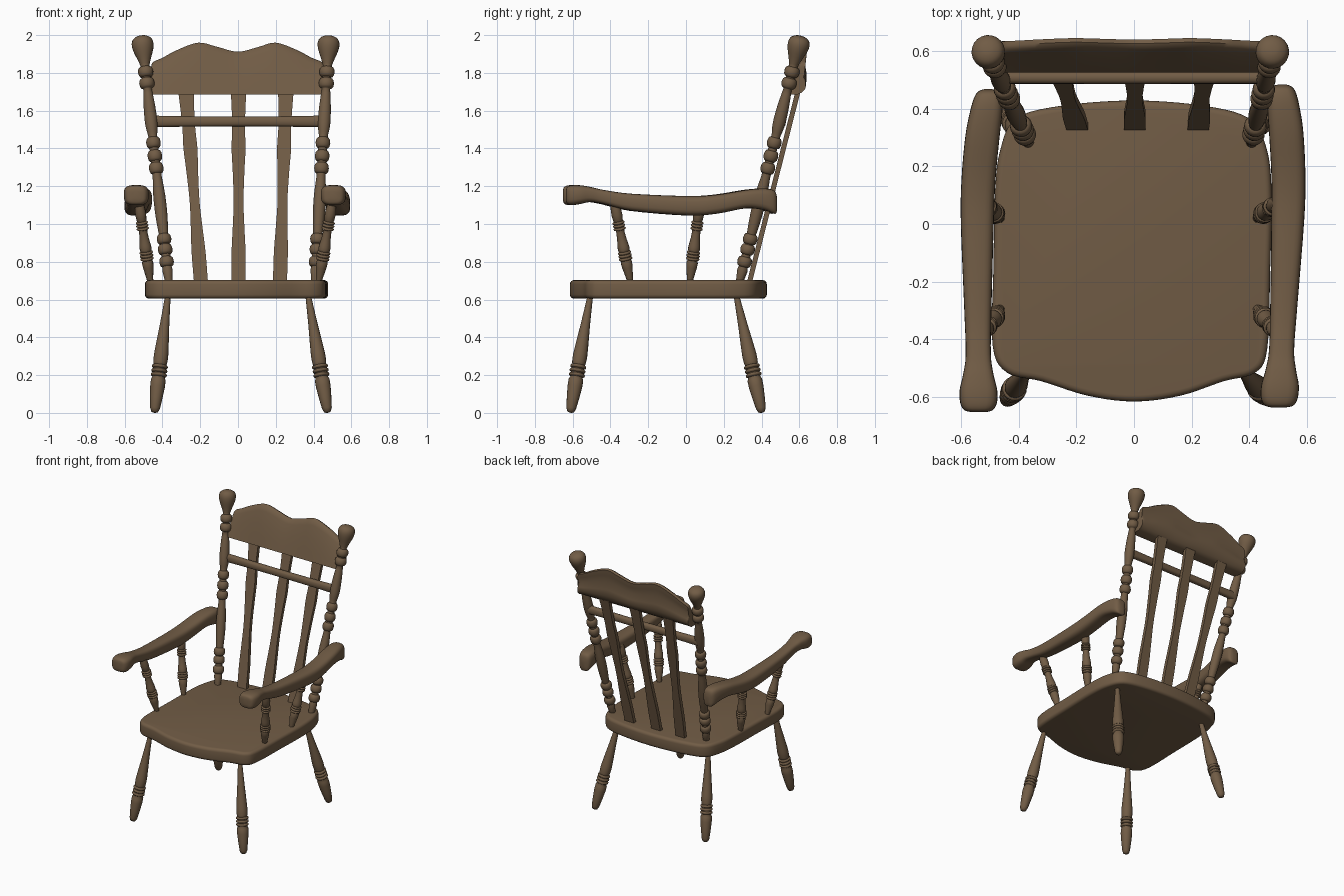
import bpy, math
from mathutils import Vector

if "Cube" in bpy.data.objects:
    bpy.data.objects.remove(bpy.data.objects["Cube"])

wood = bpy.data.materials.new("brown wood")
wood.diffuse_color = (0.165, 0.107, 0.06, 1)
wood.use_nodes = True
wood.node_tree.nodes["Principled BSDF"].inputs["Base Color"].default_value = wood.diffuse_color


def spline(pts, n, closed=False):
    """Smooth Catmull-Rom curve through points of any dimension."""
    out, m = [], len(pts)
    for i in range(m if closed else m - 1):
        idx = [i - 1, i, i + 1, i + 2]
        idx = [k % m if closed else min(max(k, 0), m - 1) for k in idx]
        a, b, c, d = [pts[k] for k in idx]
        for s in range(n):
            t = s / n
            out.append(tuple(0.5 * (2*q + (r-p)*t + (2*p-5*q+4*r-w)*t*t + (3*q-p-3*r+w)*t**3)
                             for p, q, r, w in zip(a, b, c, d)))
    return out if closed else out + [tuple(pts[-1])]


def loft(name, rings, angle=40, bevel=0):
    """Skin a list of equal rings and cap both ends."""
    n = len(rings[0])
    verts = [v for r in rings for v in r]
    faces = [(i*n + j, i*n + (j+1) % n, (i+1)*n + (j+1) % n, (i+1)*n + j)
             for i in range(len(rings) - 1) for j in range(n)]
    faces += [tuple(reversed(range(n))), tuple(range(len(verts) - n, len(verts)))]
    me = bpy.data.meshes.new(name)
    me.from_pydata(verts, [], faces)
    me.materials.append(wood)
    ob = bpy.data.objects.new(name, me)
    bpy.context.collection.objects.link(ob)
    bpy.ops.object.select_all(action='DESELECT')
    ob.select_set(True)
    bpy.context.view_layer.objects.active = ob
    bpy.ops.object.mode_set(mode='EDIT')
    bpy.ops.mesh.select_all(action='SELECT')
    bpy.ops.mesh.normals_make_consistent(inside=False)
    bpy.ops.object.mode_set(mode='OBJECT')
    if bevel:
        b = ob.modifiers.new("round", 'BEVEL')
        b.width, b.segments, b.limit_method, b.angle_limit = bevel, 4, 'ANGLE', 0.9
        bpy.ops.object.modifier_apply(modifier=b.name)
    bpy.ops.object.shade_smooth_by_angle(angle=math.radians(angle))
    return ob


def turned(name, base, top, profile, sides=20):
    """Turned part: profile of (height z, radius) between two tilted end points."""
    base, top = Vector(base), Vector(top)
    ax = top - base
    q = ax.to_track_quat('Z', 'Y')
    rings = []
    for z, r in profile:
        c = base + ax * ((z - base.z) / ax.z)
        rings.append([c + q @ Vector((r*math.cos(a), r*math.sin(a), 0))
                      for a in (2*math.pi*k/sides for k in range(sides))])
    return loft(name, rings, 55)


def bead(z, h, r, r0):
    """Rounded bead profile around height z."""
    return [(z + h*math.sin(a), r0 + (r - r0)*math.cos(a))
            for a in (math.radians(d) for d in (-90, -65, -35, 0, 35, 65, 90))]


# Seat: curved outline with a bowed front, rounded edges
outline = [(0, -.615), (.16, -.595), (.31, -.545), (.42, -.515), (.462, -.43), (.472, -.15),
           (.477, .1), (.46, .26), (.40, .365), (.24, .41), (0, .428),
           (-.25, .41), (-.41, .365), (-.465, .25), (-.482, .1), (-.487, -.15), (-.49, -.42),
           (-.44, -.515), (-.32, -.545), (-.16, -.595)]
o = spline(outline, 5, True)
loft("seat", [[(x, y, z) for x, y in o] for z in (.605, .703)], 40, .022)

# Legs
leg = [(.002, .008), (.006, .018), (.025, .026), (.08, .033), (.14, .039), (.175, .039), (.19, .032)]
for z in (.201, .223, .245):
    leg += bead(z, .009, .043, .033)
leg += spline([(.262, .036), (.30, .038), (.36, .034), (.48, .024), (.63, .014)], 4)
for side, xb, xt in (("left", -.442, -.37), ("right", .475, .37)):
    turned("front_leg_" + side, (xb, -.612, 0), (xt, -.505, .63), leg)
    turned("back_leg_" + side, (xb, .402, 0), (xt, .265, .63), leg)

# Back posts with beads and finials
post = [(.68, .018), (.72, .023), (.755, .028)]
for z in (.80, .865, .92):
    post += bead(z, .026, .039, .024)
post += spline([(.96, .026), (1.05, .032), (1.15, .032), (1.25, .024)], 3)
for z in (1.295, 1.36, 1.43):
    post += bead(z, .028, .039, .024)
post += spline([(1.47, .024), (1.53, .033), (1.62, .031), (1.715, .022)], 3)
for z in (1.745, 1.805):
    post += bead(z, .027, .041, .024)
post += spline([(1.84, .024), (1.87, .034), (1.92, .053), (1.955, .058), (1.98, .048), (1.993, .025), (1.996, .006)], 3)
turned("back_post_left", (-.365, .28, .68), (-.51, .608, 1.996), post)
turned("back_post_right", (.407, .28, .68), (.482, .608, 1.996), post)

# Arm spindles
spin = [(.68, .014), (.72, .019), (.77, .028), (.795, .03), (.808, .026)]
for z in (.816, .832, .848):
    spin += bead(z, .007, .036, .028)
spin += spline([(.862, .031), (.88, .031), (.92, .025), (.96, .022)], 3)
for z in (.975, .991, 1.007):
    spin += bead(z, .007, .033, .023)
spin += [(1.02, .026), (1.05, .029), (1.08, .027), (1.12, .02)]
for side, xb, xt in (("left", -.462, -.525), ("right", .425, .50)):
    turned("front_arm_spindle_" + side, (xb, -.292, .68), (xt, -.38, 1.12), spin, 16)
    turned("back_arm_spindle_" + side, (xb, .018, .68), (xt, .075, 1.12), spin, 16)

# Arms: y, inner x, outer x, top z, bottom z
arm = [(-.652, .515, .56, 1.175, 1.13), (-.645, .49, .588, 1.196, 1.108), (-.62, .475, .602, 1.205, 1.10),
       (-.575, .474, .604, 1.205, 1.106), (-.52, .487, .592, 1.196, 1.116), (-.45, .496, .583, 1.18, 1.105),
       (-.3, .494, .588, 1.16, 1.07), (0, .486, .60, 1.148, 1.045), (.15, .48, .598, 1.156, 1.055),
       (.3, .466, .585, 1.18, 1.083), (.39, .456, .568, 1.188, 1.075), (.44, .458, .553, 1.182, 1.058),
       (.46, .47, .538, 1.165, 1.055), (.467, .49, .52, 1.13, 1.08)]


def power(v):
    return math.copysign(abs(v) ** .62, v)


for side, s in (("left", -1), ("right", 1)):
    rings = []
    for y, xi, xo, zt, zb in spline(arm, 4):
        shift = -.01 + .04*y if s > 0 else 0
        rings.append([(s*(xi + xo)/2 + shift + (xo - xi)/2*power(math.cos(a)),
                       y + (.016 if s > 0 else 0),
                       (zt + zb)/2 + (zt - zb)/2*power(math.sin(a)))
                      for a in (2*math.pi*k/24 for k in range(24))])
    loft("arm_" + side, rings, 60)

# Back slats: wavy width, leaning with the posts
widths = [(.69, .037), (.85, .037), (.98, .031), (1.12, .026), (1.28, .031), (1.4, .037), (1.5, .034), (1.6, .036), (1.72, .042)]
for name, xb, xt in (("left", -.196, -.277), ("centre", .003, .003), ("right", .222, .254)):
    rings = []
    for z, w in spline(widths, 4):
        t = (z - .69) / 1.03
        x, y = xb + (xt - xb)*t, .322 + .262*t
        rings.append([(x - w, y, z), (x + w, y, z), (x + w, y + .027, z), (x - w, y + .027, z)])
    loft("back_slat_" + name, rings, 40)

# Thin cross rail in front of the slats
rings = []
for x, h in spline([(-.46, .031), (-.3, .028), (0, .026), (.28, .028), (.44, .031)], 5):
    rings.append([(x, .507 + .022*math.cos(a), 1.543 + h*power(math.sin(a)))
                  for a in (2*math.pi*k/16 for k in range(16))])
loft("back_cross_rail", rings, 50)

# Crest rail: flat bottom, two-humped top, section bulging at the back
crown = [(-.46, 1.815), (-.452, 1.855), (-.40, 1.88), (-.32, 1.922), (-.21, 1.96), (-.11, 1.938), (0, 1.912),
         (.11, 1.938), (.20, 1.96), (.31, 1.922), (.39, 1.88), (.447, 1.855), (.455, 1.815)]
section = [(.525, 0), (.545, .25), (.57, .55), (.60, .85), (.615, .97), (.63, 1), (.644, .97), (.64, .82),
           (.628, .62), (.638, .42), (.637, .25), (.615, .08), (.59, 0)]
rings = []
for x, top in spline(crown, 4):
    f = (top - 1.686) / .274
    rings.append([(x, y - .03*(1 - f)*t, 1.686 + (top - 1.686)*t) for y, t in section])
loft("crest_rail", rings, 45)
